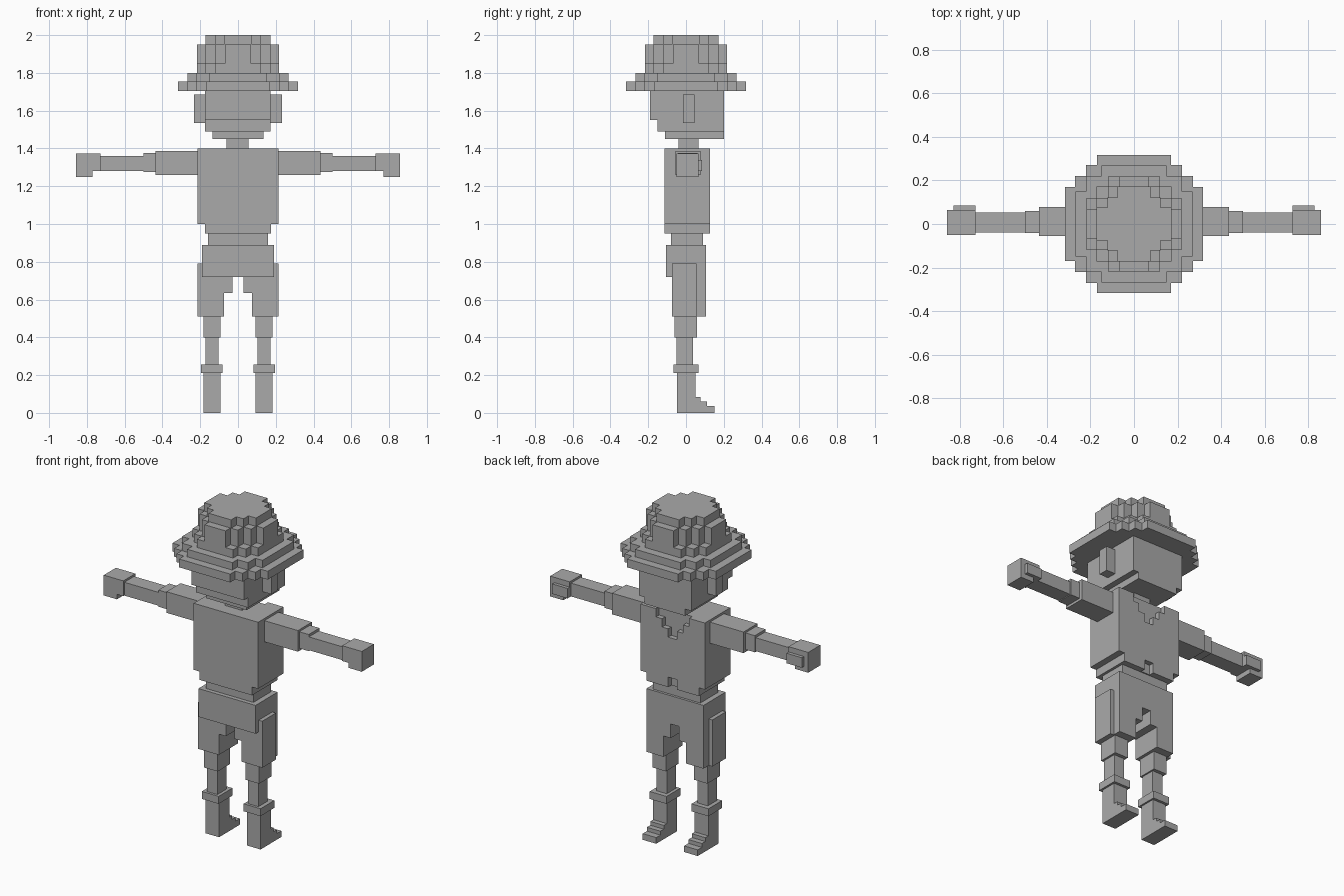
import bpy, bmesh
from mathutils import Vector

if "Cube" in bpy.data.objects:
    bpy.data.objects.remove(bpy.data.objects["Cube"])

grey = bpy.data.materials.new("plain grey")
grey.diffuse_color = (0.4, 0.4, 0.4, 1)
grey.use_nodes = True
grey.node_tree.nodes["Principled BSDF"].inputs["Base Color"].default_value = grey.diffuse_color


def prism(name, outline, lo, hi, axis="z"):
    """Extrude an outline along z (outline is x,y), y (x,z) or x (y,z)."""
    place = {"z": lambda a, b, d: (a, b, d),
             "y": lambda a, b, d: (a, d, b),
             "x": lambda a, b, d: (d, a, b)}[axis]
    bm = bmesh.new()
    face = bm.faces.new([bm.verts.new(place(a, b, lo)) for a, b in outline])
    ext = bmesh.ops.extrude_face_region(bm, geom=[face])
    verts = [g for g in ext["geom"] if isinstance(g, bmesh.types.BMVert)]
    bmesh.ops.translate(bm, verts=verts, vec=Vector(place(0, 0, hi - lo)))
    bmesh.ops.recalc_face_normals(bm, faces=bm.faces)
    me = bpy.data.meshes.new(name)
    bm.to_mesh(me)
    bm.free()
    me.materials.append(grey)
    ob = bpy.data.objects.new(name, me)
    bpy.context.collection.objects.link(ob)
    return ob


def box(name, x, y, z):
    return prism(name, [(x[0], y[0]), (x[1], y[0]), (x[1], y[1]), (x[0], y[1])], *z)


def pair(name, x, y, z):
    box(name + "_right", x, y, z)
    box(name + "_left", (-x[1], -x[0]), y, z)


def stepped(name, corners, z):
    """Four-way symmetric blocky disc; corners are the outer steps of one quadrant."""
    q = []
    for i, (x, y) in enumerate(corners):
        q.append((x, y))
        if i + 1 < len(corners):
            q.append((corners[i + 1][0], y))
    out = q + [(-x, y) for x, y in reversed(q)]
    out += [(-x, -y) for x, y in q] + [(x, -y) for x, y in reversed(q)]
    prism(name, out, *z)


# Hat: two brim layers, crown with a bulge on each side, flat top
stepped("hat_brim", [(.317, .17), (.27, .22), (.22, .27), (.17, .317)], (1.705, 1.755))
stepped("hat_inner_brim", [(.268, .15), (.22, .22), (.15, .268)], (1.755, 1.80))
stepped("hat_band", [(.218, .12), (.172, .172), (.12, .218)], (1.80, 1.85))
stepped("hat_crown", [(.218, .07), (.172, .12), (.12, .172), (.07, .218)], (1.85, 1.95))
stepped("hat_top", [(.172, .075), (.122, .122), (.075, .172)], (1.95, 2.0))

# Head, stepped at the nape, with ears and neck
box("head", (-.175, .172), (-.19, .20), (1.55, 1.705))
box("jaw", (-.175, .172), (-.15, .20), (1.49, 1.55))
box("chin", (-.135, .135), (-.11, .20), (1.45, 1.49))
pair("ear", (.172, .232), (-.015, .045), (1.535, 1.685))
box("neck", (-.06, .055), (-.04, .065), (1.395, 1.45))

# Shirt with a front panel cut to a stepped V neck and a hem notch
box("shirt", (-.214, .214), (-.115, .097), (1.0, 1.40))
box("shirt_hem", (-.174, .174), (-.115, .097), (.95, 1.0))
half = [(.03, .95), (.174, .95), (.174, 1.0), (.214, 1.0), (.214, 1.40), (.11, 1.40),
        (.11, 1.35), (.07, 1.35), (.07, 1.30), (.03, 1.30), (.03, 1.25)]
panel = half + [(-x, z) for x, z in reversed(half)]
panel += [(-.03, 1.02), (.03, 1.02)]
# The notch is closed by a two-point bridge above the hem
panel = half[:-1] + [(.03, 1.25), (-.03, 1.25)] + [(-x, z) for x, z in reversed(half[:-1])]
panel += [(-.03, 1.01), (.03, 1.01)]
prism("shirt_front", panel, .097, .127, "y")

# Waist and shorts
box("waist", (-.158, .158), (-.08, .09), (.89, .95))
box("hips", (-.19, .19), (-.105, .105), (.72, .89))
for s, side in ((1, "right"), (-1, "left")):
    leg = [(.028, .72), (.028, .635), (.075, .635), (.075, .51), (.19, .51), (.19, .72)]
    prism("shorts_leg_" + side, [(s * x, z) for x, z in leg], -.075, .105, "y")
pair("shorts_pocket", (.19, .214), (-.075, .055), (.51, .79))

# Lower legs, sock cuffs and stepped boots
pair("knee", (.093, .183), (-.06, .058), (.40, .51))
pair("shin", (.102, .171), (-.05, .037), (.255, .40))
pair("sock_cuff", (.083, .195), (-.065, .066), (.21, .255))
boot = [(-.047, 0), (.15, 0), (.15, .037), (.11, .037), (.11, .06),
        (.078, .06), (.078, .083), (.05, .083), (.05, .21), (-.047, .21)]
prism("boot_right", boot, .093, .183, "x")
prism("boot_left", boot, -.183, -.093, "x")

# Arms held straight out
pair("sleeve", (.214, .437), (-.055, .078), (1.26, 1.387))
pair("cuff", (.437, .50), (-.042, .06), (1.275, 1.375))
pair("forearm", (.50, .728), (-.04, .053), (1.28, 1.36))
for s, side in ((1, "right"), (-1, "left")):
    hand = [(.728, 1.28), (.77, 1.28), (.77, 1.25), (.858, 1.25), (.858, 1.372), (.728, 1.372)]
    prism("hand_" + side, [(s * x, z) for x, z in hand], -.05, .065, "y")
pair("thumb", (.728, .83), (.065, .085), (1.28, 1.34))
